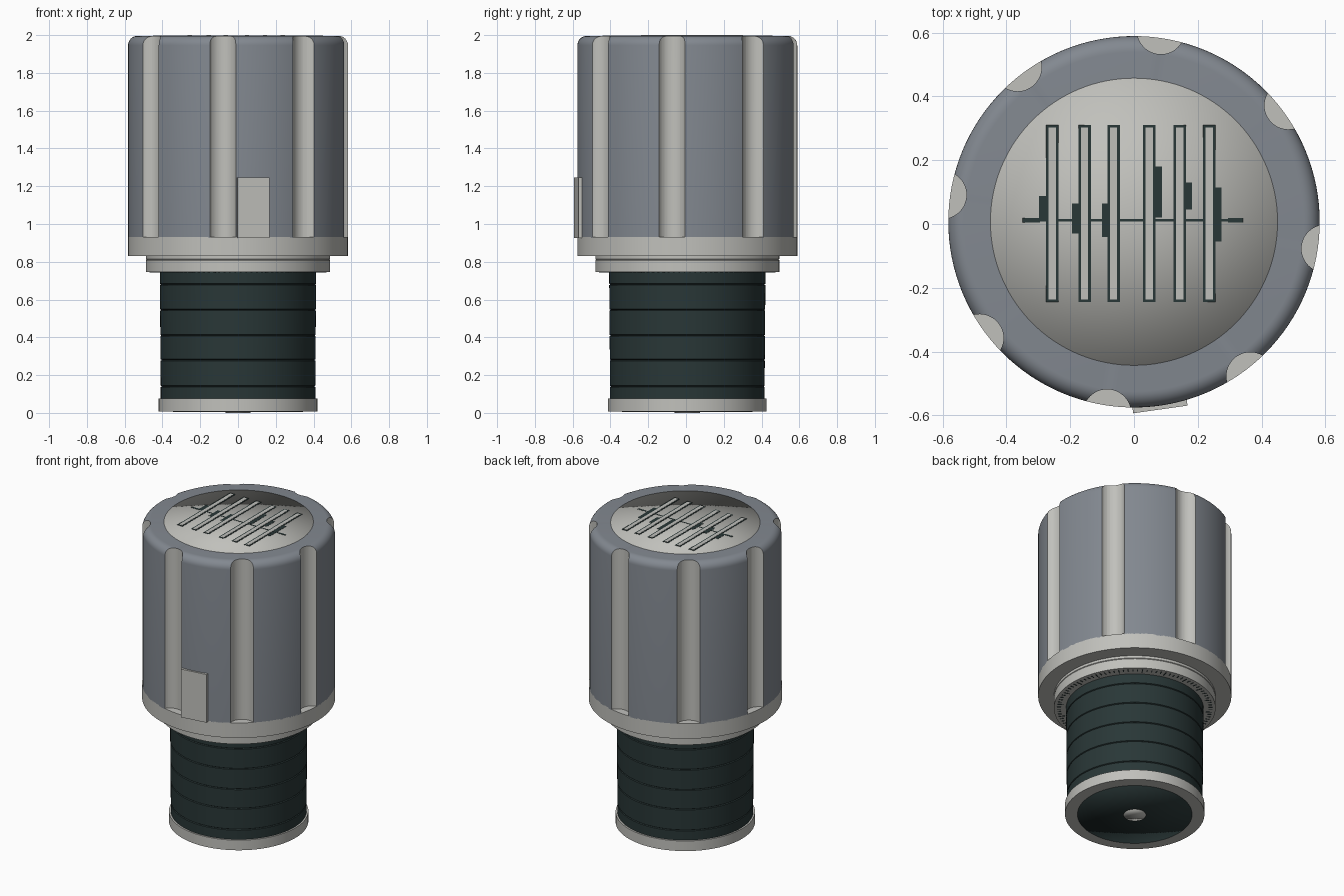
import bpy, bmesh, math
from mathutils import Matrix, Vector

if "Cube" in bpy.data.objects:
    bpy.data.objects.remove(bpy.data.objects["Cube"])

CY = 0.007      # y of the common axis
SEG = 128


def material(name, rgb):
    m = bpy.data.materials.new(name)
    m.diffuse_color = (*rgb, 1)
    m.use_nodes = True
    m.node_tree.nodes["Principled BSDF"].inputs["Base Color"].default_value = m.diffuse_color
    return m


LIGHT = material("light warm grey", (0.53, 0.53, 0.50))
SLATE = material("slate grey", (0.225, 0.248, 0.28))
DARK = material("dark green grey", (0.022, 0.038, 0.038))


def finish(name, bm, mats, angle=30):
    """Make an object; angle None gives full smoothing, 0 gives flat faces."""
    bmesh.ops.recalc_face_normals(bm, faces=bm.faces)
    me = bpy.data.meshes.new(name)
    bm.to_mesh(me)
    bm.free()
    ob = bpy.data.objects.new(name, me)
    bpy.context.collection.objects.link(ob)
    for m in mats:
        me.materials.append(m)
    smooth(ob, angle)
    return ob


def smooth(ob, angle):
    bpy.ops.object.select_all(action='DESELECT')
    ob.select_set(True)
    bpy.context.view_layer.objects.active = ob
    if angle is None:
        bpy.ops.object.shade_smooth()
    elif angle:
        bpy.ops.object.shade_smooth_by_angle(angle=math.radians(angle))


def lathe(name, profile, mat, angle=30, seg=SEG):
    """Revolve (radius, z) points about the common axis."""
    bm = bmesh.new()
    vs = [bm.verts.new((r, CY, z)) for r, z in profile]
    es = [bm.edges.new(p) for p in zip(vs, vs[1:])]
    bmesh.ops.spin(bm, geom=vs + es, cent=(0, CY, 0), axis=(0, 0, 1),
                   angle=math.tau, steps=seg)
    bmesh.ops.remove_doubles(bm, verts=bm.verts, dist=1e-5)
    return finish(name, bm, [mat], angle)


def disc(name, r, z0, z1, mat, angle=30):
    return lathe(name, [(0, z0), (r, z0), (r, z1), (0, z1)], mat, angle)


def boxes(name, items, mat):
    """items: (x0, x1, y0, y1, z0, z1, rotation about the axis)."""
    bm = bmesh.new()
    for x0, x1, y0, y1, z0, z1, rot in items:
        m = (Matrix.Translation((0, CY if rot else 0, 0)) @ Matrix.Rotation(rot, 4, 'Z')
             @ Matrix.Translation(((x0 + x1) / 2, (y0 + y1) / 2, (z0 + z1) / 2))
             @ Matrix.Diagonal((x1 - x0, y1 - y0, z1 - z0, 1)))
        bmesh.ops.create_cube(bm, size=1, matrix=m)
    return finish(name, bm, [mat], 0)


# Base: foot ring, dark underside and centre pin
lathe("foot_ring", [(0, 0.075), (0.42, 0.075), (0.42, 0.008), (0, 0.008)], LIGHT)
disc("foot_underside", 0.345, 0.004, 0.03, DARK, None)
disc("centre_pin", 0.067, 0.0, 0.02, LIGHT, None)

# Shaft with thin grooves
prof = [(0, 0.07), (0.409, 0.07)]
for z in (0.14, 0.28, 0.41, 0.545, 0.68):
    r = 0.408 + 0.008 * z
    prof += [(r, z - 0.004), (r - 0.006, z), (r, z + 0.004)]
lathe("shaft", prof + [(0.414, 0.75), (0, 0.75)], DARK)

# Scale ring with ticks on its underside
lathe("scale_ring", [(0, 0.745), (0.487, 0.745), (0.487, 0.808), (0.483, 0.811),
                     (0.487, 0.814), (0.487, 0.835), (0, 0.835)], LIGHT)
boxes("scale_ticks", [(0.445 if i % 5 else 0.430, 0.468, -0.003, 0.003, 0.743, 0.75,
                       math.tau * (i + 0.5) / 100) for i in range(100)], DARK)

# Flange under the grip
disc("flange", 0.582, 0.83, 0.93, LIGHT)

# Fluted grip with a rounded rim
R, BEV, TOP = 0.582, 0.05, 1.996
arc = [(R - BEV + BEV * math.cos(a), TOP - BEV + BEV * math.sin(a))
       for a in (math.pi / 2 * i / 8 for i in range(9))]
grip = lathe("grip", [(0, 0.925), (R, 0.925)] + arc + [(0, TOP)], SLATE)
grip.data.materials.append(LIGHT)

FR, FC = 0.075, 0.606
centres = [Vector((FC * math.cos(a), CY + FC * math.sin(a)))
           for a in (math.radians(82 + 45 * k) for k in range(8))]
bm = bmesh.new()
for c in centres:
    bmesh.ops.create_cone(bm, cap_ends=True, segments=48, radius1=FR, radius2=FR,
                          depth=1.6, matrix=Matrix.Translation((c.x, c.y, 1.5)))
cutter = finish("flute_cutter", bm, [SLATE, LIGHT], 0)
cutter.hide_render = True
mod = grip.modifiers.new("flutes", 'BOOLEAN')
mod.operation, mod.solver, mod.object = 'DIFFERENCE', 'EXACT', cutter
bpy.context.view_layer.objects.active = grip
bpy.ops.object.modifier_apply(modifier=mod.name)
bpy.data.objects.remove(cutter)
# Flute walls are light: all their corners lie on a cutter circle
for p in grip.data.polygons:
    pts = [grip.data.vertices[i].co.xy for i in p.vertices]
    onflute = any(all((q - c).length < FR + 0.002 for q in pts) for c in centres)
    p.material_index = 1 if onflute and abs(p.normal.z) < 0.3 else 0
smooth(grip, 30)

# Flat index plate, tangent to the grip
boxes("index_plate", [(0.55, 0.594, -0.086, 0.086, 0.925, 1.245, math.radians(-82))], LIGHT)

# Top disc, softly shaded to its rim
disc("top_disc", 0.45, 1.96, 1.9975, LIGHT, None)

# Slot pattern on the top disc
slots = [-0.256, -0.155, -0.064, 0.048, 0.143, 0.236]
H, Y0, Y1, B = 0.0195, -0.245, 0.31, 0.008
dark = [(x - H, x + H, Y0, Y1, 1.99, 1.9988, 0) for x in slots]
marks = [(-0.297, -0.27, 0.01, 0.087), (-0.195, -0.17, -0.03, 0.065),
         (-0.10, -0.08, -0.04, 0.065), (0.065, 0.087, 0.02, 0.18),
         (0.16, 0.181, 0.045, 0.13), (0.254, 0.275, -0.055, 0.115),
         (-0.30, 0.30, 0.008, 0.016), (-0.35, -0.295, 0.005, 0.019),
         (0.295, 0.342, 0.005, 0.019)]
boxes("slot_frames", dark, DARK)
boxes("slot_marks", [(*m, 1.99, 1.9986, 0) for m in marks], DARK)
boxes("slot_fills", [(x - H + B, x + H - B, Y0 + B, Y1 - B, 1.99, 2.0, 0) for x in slots], LIGHT)
